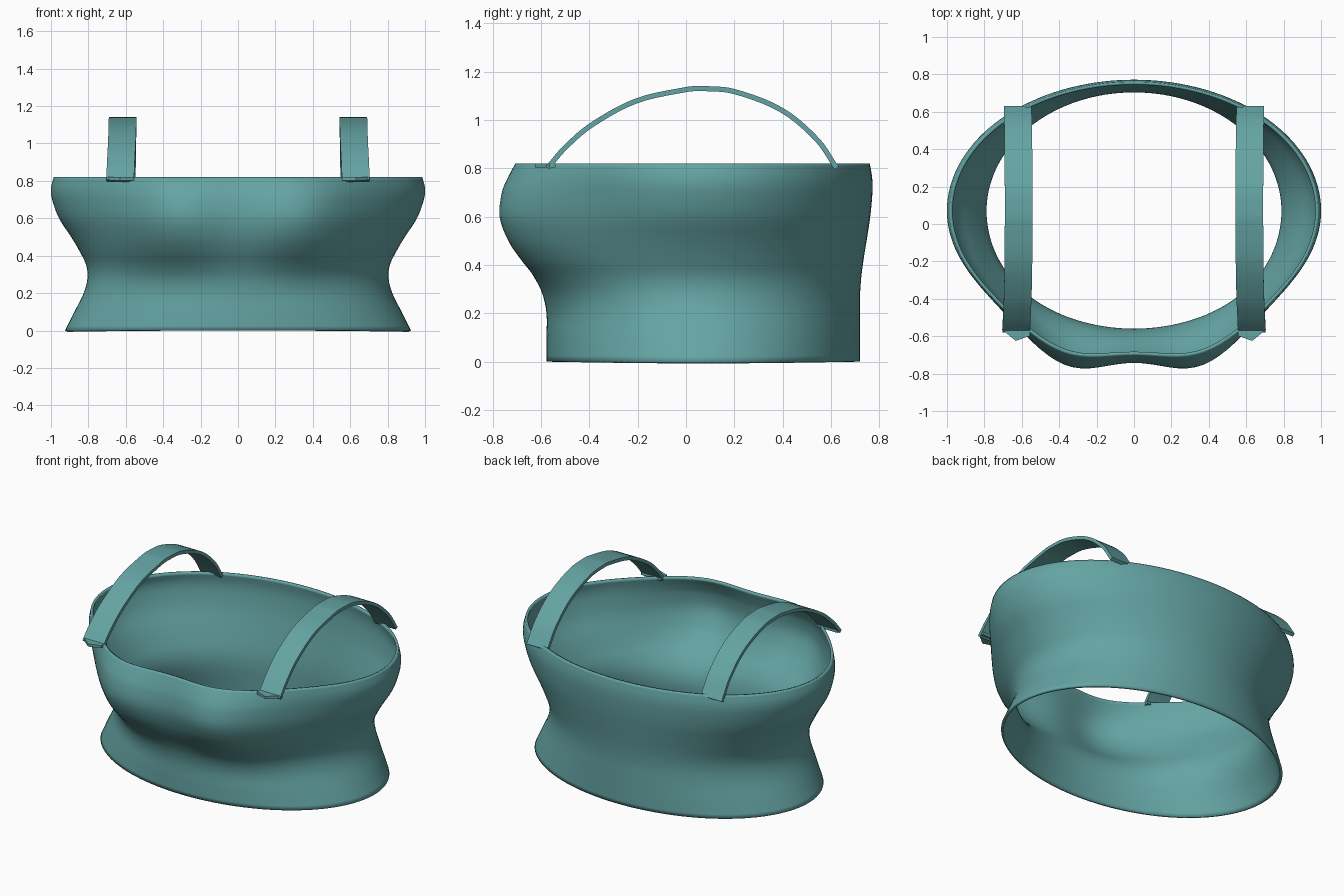
import bpy, bmesh, math
from mathutils import Vector

if "Cube" in bpy.data.objects:
    bpy.data.objects.remove(bpy.data.objects["Cube"])


def spline(rows, steps):
    """Smooth non-uniform cubic through rows, parameterised by each row's first value."""
    def slope(i, k):
        a, b = rows[max(i - 1, 0)], rows[min(i + 1, len(rows) - 1)]
        return (b[k] - a[k]) / (b[0] - a[0])
    out = []
    for i in range(len(rows) - 1):
        p, q = rows[i], rows[i + 1]
        h = q[0] - p[0]
        for s in range(steps + (i == len(rows) - 2)):
            t = s / steps
            out.append([(2*t**3 - 3*t**2 + 1) * p[k] + (t**3 - 2*t**2 + t) * h * slope(i, k)
                        + (3*t**2 - 2*t**3) * q[k] + (t**3 - t**2) * h * slope(i + 1, k)
                        for k in range(len(p))])
    return out


material = bpy.data.materials.new("teal_fabric")
material.diffuse_color = (0.13, 0.37, 0.37, 1)
material.use_nodes = True
material.node_tree.nodes["Principled BSDF"].inputs["Base Color"].default_value = material.diffuse_color


def make_object(name, verts, faces):
    mesh = bpy.data.meshes.new(name)
    mesh.from_pydata(verts, [], faces)
    bm = bmesh.new()
    bm.from_mesh(mesh)
    bmesh.ops.recalc_face_normals(bm, faces=bm.faces)
    bm.to_mesh(mesh)
    bm.free()
    mesh.materials.append(material)
    obj = bpy.data.objects.new(name, mesh)
    bpy.context.collection.objects.link(obj)
    bpy.context.view_layer.objects.active = obj
    obj.select_set(True)
    bpy.ops.object.shade_smooth_by_angle(angle=math.radians(40))
    obj.select_set(False)
    return obj


# Bodice: height, half width, front depth, back depth, bust fullness
SECTIONS = [
    (0.00, 0.925, 0.647, 0.650, 0.000),
    (0.10, 0.875, 0.647, 0.650, 0.000),
    (0.20, 0.825, 0.647, 0.650, 0.000),
    (0.28, 0.805, 0.645, 0.650, 0.025),
    (0.35, 0.812, 0.642, 0.655, 0.075),
    (0.42, 0.845, 0.640, 0.664, 0.140),
    (0.50, 0.892, 0.640, 0.677, 0.195),
    (0.60, 0.957, 0.642, 0.692, 0.226),
    (0.70, 0.994, 0.650, 0.701, 0.207),
    (0.76, 1.000, 0.660, 0.700, 0.172),
    (0.82, 0.985, 0.670, 0.690, 0.130),
]
SIDES, MID_Y = 128, 0.07
rings = spline(SECTIONS, 4)
verts, faces = [], []
for z, rx, front, back, bust in rings:
    for i in range(SIDES):
        a = 2 * math.pi * i / SIDES
        x, s = rx * math.cos(a), math.sin(a)
        y = MID_Y + (back if s > 0 else front) * s
        if s < 0:
            bump = sum(math.exp(-((x - c) / 0.25) ** 2 / 2) for c in (-0.35, 0.35))
            y -= bust * bump * min(1, -s * 3)
        verts.append((x, y, z))
for j in range(len(rings) - 1):
    for i in range(SIDES):
        n = (i + 1) % SIDES
        faces.append((j*SIDES + i, j*SIDES + n, (j+1)*SIDES + n, (j+1)*SIDES + i))
bodice = make_object("bodice", verts, faces)
# an open sheet needs its outward direction checked before thickening
if bodice.data.polygons[0].normal.x < 0:
    bodice.data.flip_normals()
wall = bodice.modifiers.new("wall", "SOLIDIFY")
wall.thickness = 0.016
wall.offset = -1


def mirror(obj):
    obj.modifiers.new("mirror", "MIRROR").use_axis[0] = True


# Shoulder straps: parameter, y, z, centre x along the outer arc
ARC = [
    (0.0, -0.580, 0.808, 0.630), (0.11, -0.510, 0.890, 0.627),
    (0.26, -0.400, 0.985, 0.622), (0.48, -0.210, 1.088, 0.618),
    (0.69, 0.000, 1.136, 0.617), (0.76, 0.070, 1.140, 0.617),
    (0.90, 0.200, 1.128, 0.617), (1.12, 0.400, 1.050, 0.618),
    (1.32, 0.550, 0.925, 0.620), (1.46, 0.632, 0.806, 0.622),
]
path = [Vector((x, y, z)) for _, y, z, x in spline(ARC, 5)]
verts, faces = [], []
for i, p in enumerate(path):
    t = path[min(i + 1, len(path) - 1)] - path[max(i - 1, 0)]
    inward = Vector((0, t.z, -t.y)).normalized() * 0.021
    side = Vector((0.074, 0, 0))
    verts += [p - side, p + side, p + side + inward, p - side + inward]
    if i:
        b = 4 * i
        faces += [(b-4+k, b-4+(k+1) % 4, b+(k+1) % 4, b+k) for k in range(4)]
faces += [(3, 2, 1, 0), tuple(range(len(verts) - 4, len(verts)))]
mirror(make_object("shoulder_strap", verts, faces))

# Small folded tab where each strap meets the front rim
outline = [(0.556, -0.54), (0.556, -0.598), (0.632, -0.625), (0.705, -0.565), (0.700, -0.54)]
verts = [(x, y, z) for z in (0.803, 0.820) for x, y in outline]
faces = [(4, 3, 2, 1, 0), (5, 6, 7, 8, 9)]
faces += [(k, (k+1) % 5, 5 + (k+1) % 5, 5 + k) for k in range(5)]
mirror(make_object("strap_tab", verts, faces))
